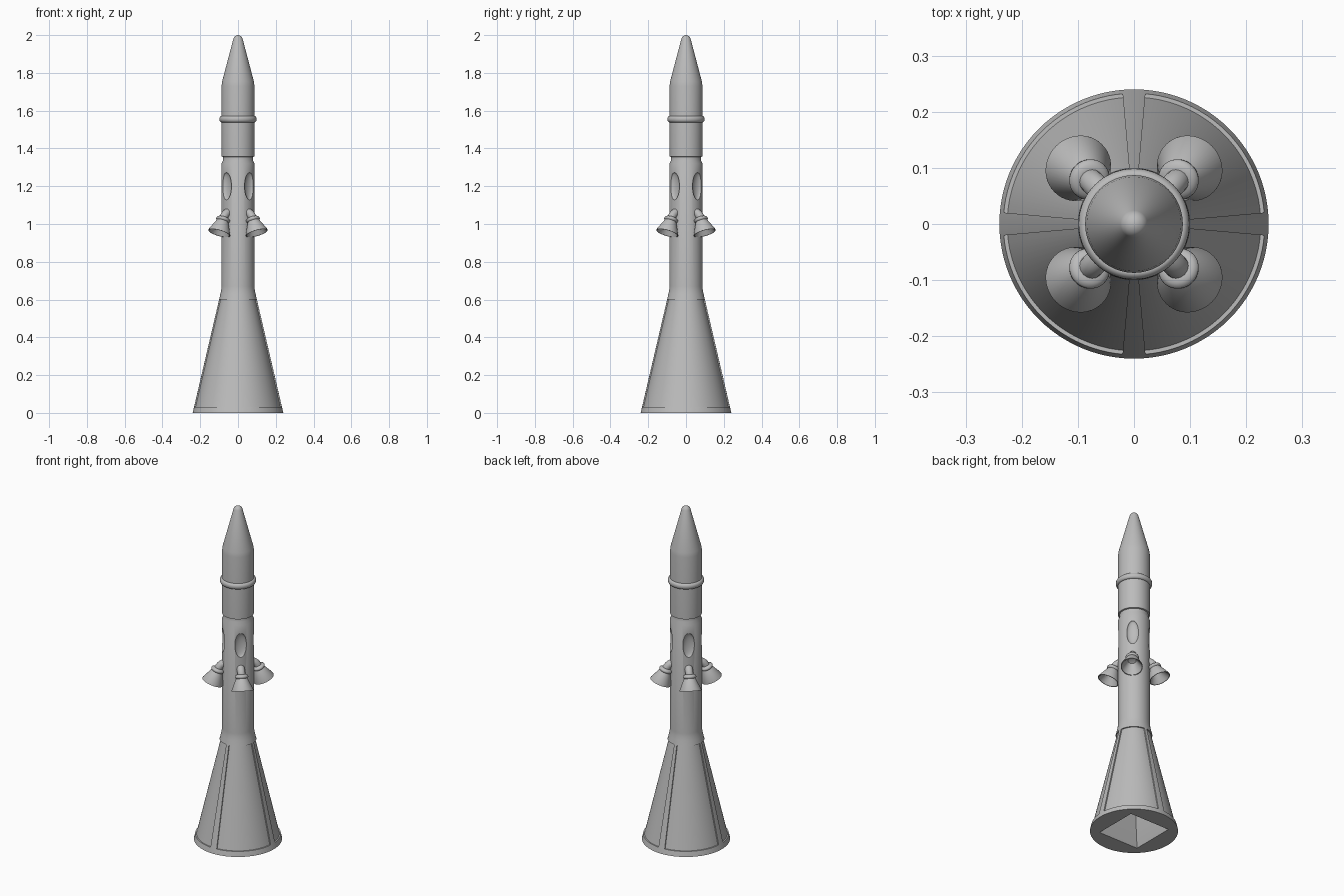
import bpy, bmesh, math
from mathutils import Matrix, Vector

old = bpy.data.objects.get("Cube")
if old:
    bpy.data.objects.remove(old, do_unlink=True)

grey = bpy.data.materials.new("plain_grey")
grey.use_nodes = True
colour = (0.5, 0.5, 0.5, 1)
grey.diffuse_color = colour
grey.node_tree.nodes["Principled BSDF"].inputs["Base Color"].default_value = colour

DIAGONALS = [math.radians(45 + 90 * i) for i in range(4)]
NAMES = ["back_left", "back_right", "front_right", "front_left"]


def add_object(name, bm):
    bmesh.ops.remove_doubles(bm, verts=bm.verts, dist=1e-5)
    bmesh.ops.recalc_face_normals(bm, faces=bm.faces)
    mesh = bpy.data.meshes.new(name)
    bm.to_mesh(mesh)
    bm.free()
    obj = bpy.data.objects.new(name, mesh)
    bpy.context.collection.objects.link(obj)
    mesh.materials.append(grey)
    return obj


def smooth(obj, angle=30):
    obj.data.shade_smooth()
    obj.data.set_sharp_from_angle(angle=math.radians(angle))


def lathe(name, profile, steps=96, start=0.0, sweep=math.tau, loop=False):
    """Turn (radius, z) points round z; a partial sweep gets end caps."""
    bm = bmesh.new()
    full = sweep >= math.tau
    rings = []
    for i in range(steps if full else steps + 1):
        a = start + sweep * i / steps
        rings.append([bm.verts.new((r * math.cos(a), r * math.sin(a), z)) for r, z in profile])
    n = len(profile)
    for i in range(steps):
        p, q = rings[i], rings[(i + 1) % len(rings)]
        for j in range(n if loop else n - 1):
            k = (j + 1) % n
            bm.faces.new((p[j], q[j], q[k], p[k]))
    if not full:
        bm.faces.new(rings[0])
        bm.faces.new(rings[-1])
    return add_object(name, bm)


def cut(obj, cutters):
    for c in cutters:
        c.hide_render = True
        mod = obj.modifiers.new("cut", "BOOLEAN")
        mod.operation, mod.solver, mod.object = "DIFFERENCE", "EXACT", c
    bpy.context.view_layer.update()
    deps = bpy.context.evaluated_depsgraph_get()
    mesh = bpy.data.meshes.new_from_object(obj.evaluated_get(deps))
    obj.modifiers.clear()
    obj.data = mesh
    for c in cutters:
        bpy.data.objects.remove(c, do_unlink=True)


# Rocket body: flared skirt, tube, neck groove and rounded nose
TUBE = 0.087
tip = [(0.025 * math.cos(math.radians(t)), 1.975 + 0.025 * math.sin(math.radians(t)))
       for t in (15, 35, 55, 75)]
body = lathe("rocket_body", [
    (0, 0), (0.24, 0), (0.093, 0.63), (0.089, 0.65), (TUBE, 0.67),
    (TUBE, 1.32), (0.079, 1.338), (0.079, 1.355), (TUBE, 1.357),
    (TUBE, 1.73), (0.084, 1.755)] + tip + [(0, 2.0)])


# Sunken skirt panels between four ribs
def skirt(z):
    return 0.24 - 0.147 * z / 0.63


low, high, depth, rib = 0.03, 0.6, 0.007, math.radians(5)
cutters = []
for i in range(4):
    cutters.append(lathe("panel_cutter", [
        (skirt(low) - depth, low), (skirt(low) + 0.05, low),
        (skirt(high) + 0.05, high), (skirt(high) - depth, high)],
        steps=24, start=i * math.pi / 2 + rib, sweep=math.pi / 2 - 2 * rib, loop=True))

# Oval window hollows
for a in DIAGONALS:
    bm = bmesh.new()
    bmesh.ops.create_uvsphere(bm, u_segments=48, v_segments=32, radius=1)
    place = (Matrix.Rotation(a, 4, "Z") @ Matrix.Translation((TUBE, 0, 1.2))
             @ Matrix.Diagonal((0.018, 0.034, 0.072, 1)))
    bm.transform(place)
    cutters.append(add_object("window_cutter", bm))

# Square stepped hollow under the skirt
root2 = math.sqrt(2)
cutters.append(lathe("base_cutter", [
    (0, -0.02), (0.133 * root2, -0.02), (0.133 * root2, 0), (0.1 * root2, 0.09),
    (0.04 * root2, 0.4), (0, 0.4)], steps=4, start=math.pi / 4))
cut(body, cutters)
smooth(body)

# Raised band below the nose
band = lathe("band", [(TUBE + 0.012 * math.cos(t), 1.555 + 0.017 * math.sin(t))
                      for t in (math.tau * i / 16 for i in range(16))], loop=True)
smooth(band, 60)

# Side thrusters: hollow bell with collar, on a bent stem
bell = [(0, 0.06), (0.022, 0.055), (0.056, 0), (0.06, 0), (0.06, 0.004),
        (0.034, 0.062), (0.031, 0.068), (0.036, 0.072), (0.037, 0.077),
        (0.036, 0.082), (0.030, 0.087), (0.022, 0.09), (0, 0.09)]
for a, side in zip(DIAGONALS, NAMES):
    turn = Matrix.Rotation(a, 4, "Z")
    nozzle = lathe("thruster_bell_" + side, bell, steps=48)
    nozzle.data.transform(turn @ Matrix.Translation((0.141, 0, 0.952))
                          @ Matrix.Rotation(math.radians(-22), 4, "Y"))
    smooth(nozzle, 40)

    curve = bpy.data.curves.new("thruster_stem_" + side, "CURVE")
    curve.dimensions = "3D"
    curve.bevel_depth, curve.bevel_resolution = 0.022, 6
    curve.use_fill_caps = True
    path = curve.splines.new("BEZIER")
    path.bezier_points.add(1)
    ends = [((0.06, 0, 1.067), (0.03, 0, -0.008)), ((0.111, 0, 1.027), (0.008, 0, -0.02))]
    for point, (co, reach) in zip(path.bezier_points, ends):
        point.co = turn @ Vector(co)
        point.handle_left = turn @ (Vector(co) - Vector(reach))
        point.handle_right = turn @ (Vector(co) + Vector(reach))
    curve.materials.append(grey)
    stem = bpy.data.objects.new("thruster_stem_" + side, curve)
    bpy.context.collection.objects.link(stem)
